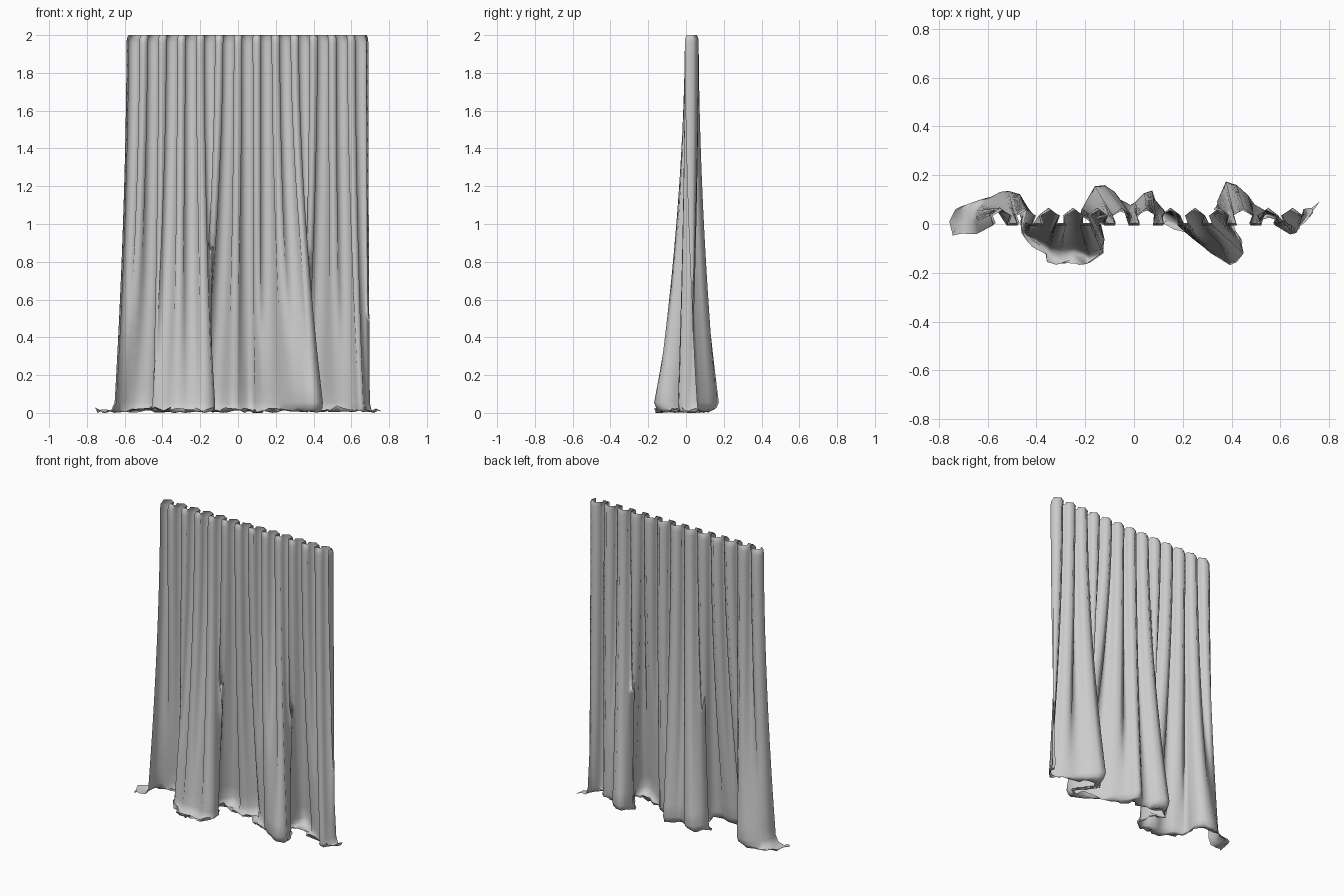
import bpy, math, random

if "Cube" in bpy.data.objects:
    bpy.data.objects.remove(bpy.data.objects["Cube"])
random.seed(4)

# One pleat in plan (repeated 13 times along the rail)
PLEAT = [(.022, -.006), (.010, .036), (.05, .067), (.090, .036), (.078, -.006)]
N = 13
top = [(-.6 + .1 * i + x, y) for i in range(N) for x, y in PLEAT]

# Plan of the draped lower edge: (position along rail, x, y)
DRAPE = [(-.60, -.65, -.03), (-.55, -.65, .06), (-.50, -.56, .15), (-.46, -.47, .12),
         (-.43, -.43, .05), (-.40, -.47, -.02), (-.35, -.40, -.07), (-.29, -.30, -.09),
         (-.21, -.18, -.115), (-.18, -.10, -.08), (-.14, -.15, .0), (-.11, -.23, .08),
         (-.07, -.15, .165), (-.01, -.05, .11), (.02, .0, .07), (.07, .07, .145),
         (.12, .12, .06), (.17, .20, -.01), (.22, .30, -.10), (.27, .38, -.185),
         (.31, .46, -.12), (.35, .41, -.03), (.38, .33, .06), (.43, .37, .19),
         (.48, .47, .11), (.53, .56, .05), (.60, .65, -.04), (.66, .69, .0), (.70, .70, .07)]


def drape(s):
    for a, b in zip(DRAPE, DRAPE[1:]):
        if s <= b[0]:
            f = (s - a[0]) / (b[0] - a[0])
            return (a[1] + f * (b[1] - a[1]), a[2] + f * (b[2] - a[2]))
    return DRAPE[-1][1:]


def bump(v, centre, width):
    return max(0, 1 - ((v - centre) / width) ** 2)


n = len(top)
rail = [-.6 + 1.3 * i / (n - 1) for i in range(n)]
raw = [drape(s) for s in rail]
low = [raw[0]] + [tuple(.15 * a + .7 * b + .15 * c for a, b, c in zip(*raw[i - 1:i + 2]))
                  for i in range(1, n - 1)] + [raw[-1]]
# Some of the pleating survives right down to the floor
KEEP = .3
low = [(x + KEEP * (t[0] - s), y + KEEP * (t[1] - .028))
       for (x, y), t, s in zip(low, top, rail)]

rows = []
# Gathered heading, slightly pinched at the very top
rows.append([(x * .985 + .002, .03 + (y - .03) * .72, 2.0) for x, y in top])
rows.append([(x * .997, .03 + (y - .03) * .93, 1.985) for x, y in top])
# Hanging cloth, pleats relaxing into broad folds
R = 24
for r in range(R + 1):
    z = 1.96 - (1.96 - .055) * r / R
    w = ((2 - z) / 1.945) ** 1.8
    rows.append([(a[0] + w * (b[0] - a[0]), a[1] + w * (b[1] - a[1]), z)
                 for a, b in zip(top, low)])
# Hem: tucked under at the back, spread over the floor at the sides and front
for z0, k, wob in ((.025, .2, .008), (.008, .6, .006), (.012, 1.0, .012), (.022, 1.2, .018)):
    row = []
    for i, (x, y) in enumerate(low):
        left, right = max(0, 1 - i / 10), max(0, 1 - (n - 1 - i) / 4)
        front = bump(rail[i], -.28, .13) + .7 * bump(rail[i], .1, .1)
        spread = min(1, max(left, right, front))
        dx = -.09 * left + .05 * right + random.uniform(-.014, .014)
        dy = -.4 * y * (1 - spread) + .02 * right - .065 * front + random.uniform(-.01, .01)
        z = z0 * (1 - .4 * spread) + random.uniform(-wob, wob)
        row.append((x + k * dx, y + k * dy, max(0, z)))
    rows.append(row)

verts = [p for row in rows for p in row]
faces = [(r * n + i, (r + 1) * n + i, (r + 1) * n + i + 1, r * n + i + 1)
         for r in range(len(rows) - 1) for i in range(n - 1)]
me = bpy.data.meshes.new("curtain")
me.from_pydata(verts, [], faces)
me.update()
curtain = bpy.data.objects.new("curtain", me)
bpy.context.collection.objects.link(curtain)
for p in me.polygons:
    p.use_smooth = True
